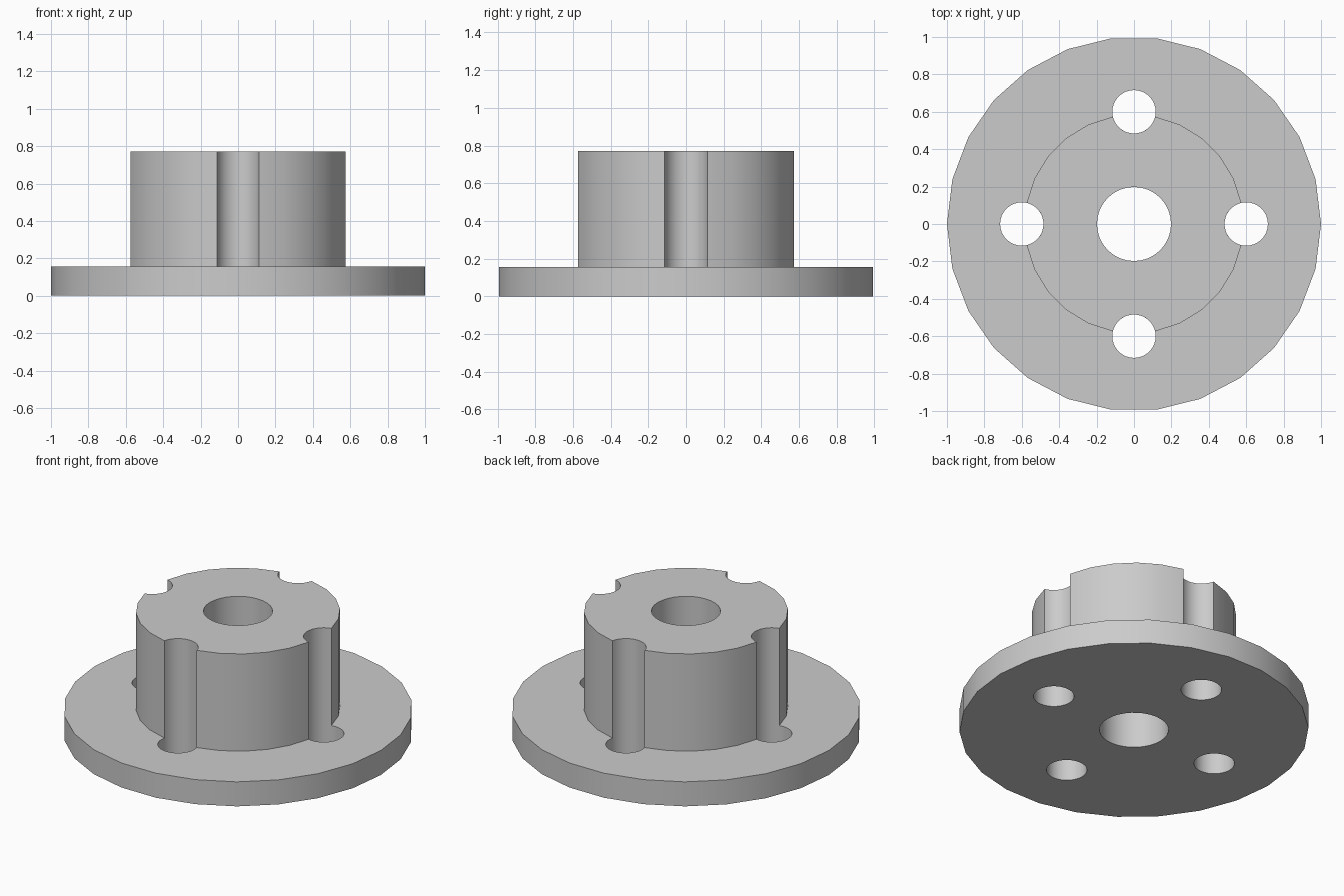
import bpy
import bmesh
from math import acos, cos, sin, radians, pi, tau

default = bpy.data.objects.get("Cube")
if default:
    bpy.data.objects.remove(default, do_unlink=True)

FLANGE_R, HUB_R, BORE_R = 1.0, 0.585, 0.198
HOLE_R, HOLE_DIST = 0.116, 0.6
FLANGE_TOP, HUB_TOP = 0.155, 0.77

grey = bpy.data.materials.new("plain grey")
grey.use_nodes = True
grey.diffuse_color = (0.6, 0.6, 0.6, 1)
grey.node_tree.nodes["Principled BSDF"].inputs["Base Color"].default_value = (0.6, 0.6, 0.6, 1)


def arc(radius, start, end, steps, centre=(0, 0)):
    """Points along an arc, both ends included."""
    angles = [start + (end - start) * i / steps for i in range(steps + 1)]
    return [(centre[0] + radius * cos(a), centre[1] + radius * sin(a)) for a in angles]


def circle(radius, sides, centre=(0, 0)):
    return arc(radius, 0, tau, sides, centre)[:-1]


def extrude_outline(name, outlines, bottom, top):
    """Fill closed outlines (inner ones become holes) and extrude to a solid."""
    curve = bpy.data.curves.new(name, "CURVE")
    curve.dimensions = "2D"
    curve.fill_mode = "BOTH"
    curve.extrude = (top - bottom) / 2
    for points in outlines:
        spline = curve.splines.new("POLY")
        spline.points.add(len(points) - 1)
        for point, (x, y) in zip(spline.points, points):
            point.co = (x, y, 0, 1)
        spline.use_cyclic_u = True
    ob = bpy.data.objects.new(name, curve)
    bpy.context.collection.objects.link(ob)
    bpy.ops.object.select_all(action="DESELECT")
    ob.select_set(True)
    bpy.context.view_layer.objects.active = ob
    bpy.ops.object.convert(target="MESH")

    # Weld caps to walls and place the base at its height
    bm = bmesh.new()
    bm.from_mesh(ob.data)
    bmesh.ops.remove_doubles(bm, verts=bm.verts, dist=0.0001)
    bmesh.ops.translate(bm, verts=bm.verts, vec=(0, 0, (top + bottom) / 2))
    bmesh.ops.recalc_face_normals(bm, faces=bm.faces)
    bm.to_mesh(ob.data)
    bm.free()
    ob.data.materials.clear()
    ob.data.materials.append(grey)
    bpy.ops.object.shade_smooth_by_angle(angle=radians(30))
    return ob


bolt_angles = [i * pi / 2 for i in range(4)]
bolt_centres = [(HOLE_DIST * cos(a), HOLE_DIST * sin(a)) for a in bolt_angles]
bore = circle(BORE_R, 32)

# Flange: disc with centre bore and four bolt holes
holes = [circle(HOLE_R, 32, c) for c in bolt_centres]
extrude_outline("flange", [circle(FLANGE_R, 26), bore] + holes, 0, FLANGE_TOP)

# Hub: round boss whose wall is notched by the bolt holes
half = acos((HUB_R**2 + HOLE_DIST**2 - HOLE_R**2) / (2 * HUB_R * HOLE_DIST))
swing = acos((HOLE_DIST**2 + HOLE_R**2 - HUB_R**2) / (2 * HOLE_DIST * HOLE_R))
outline = []
for a, centre in zip(bolt_angles, bolt_centres):
    outline += arc(HOLE_R, a + pi + swing, a + pi - swing, 14, centre)[:-1]
    outline += arc(HUB_R, a + half, a + pi / 2 - half, 5)[:-1]
extrude_outline("hub", [outline, bore], FLANGE_TOP, HUB_TOP)
